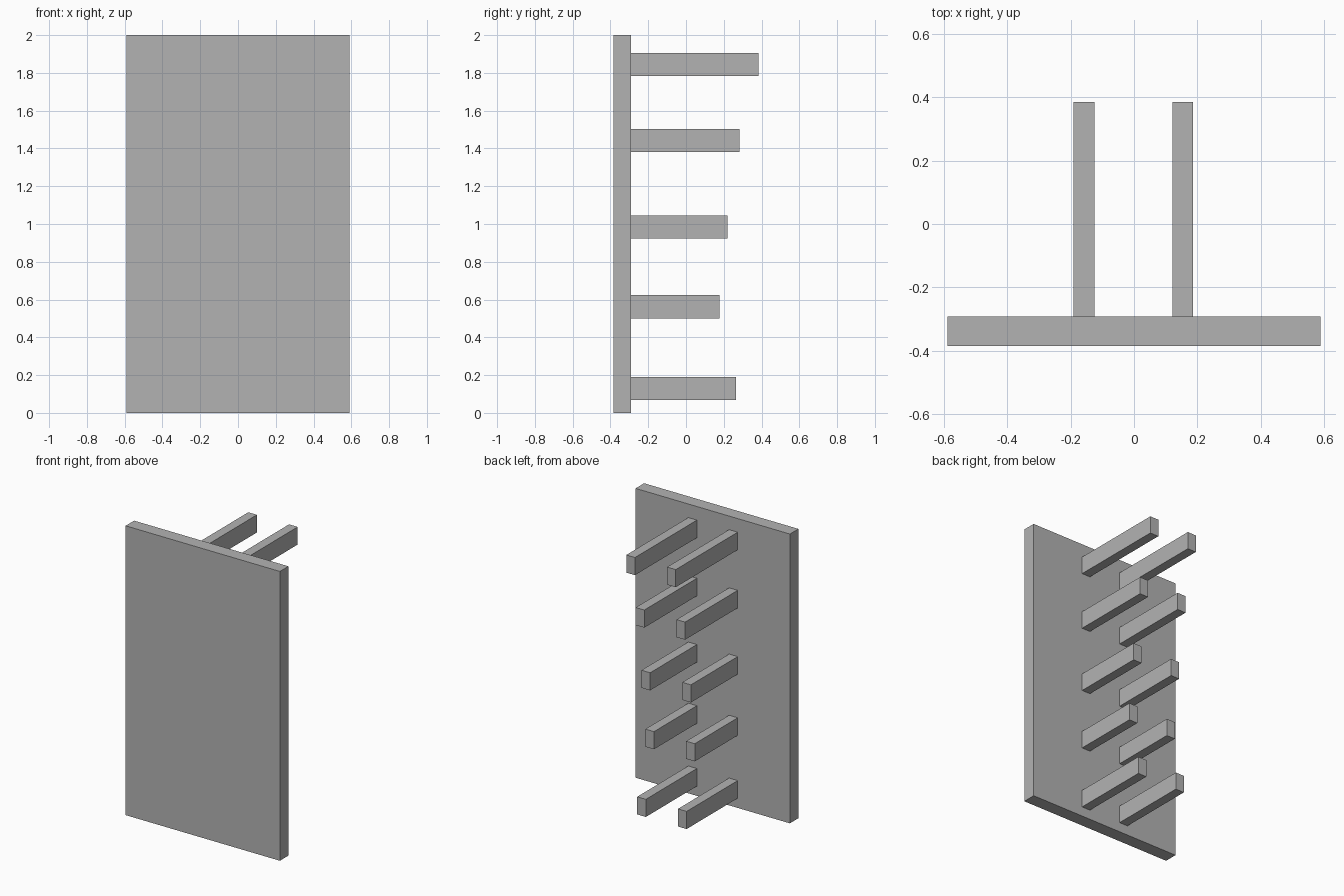
import bpy

if "Cube" in bpy.data.objects:
    bpy.data.objects.remove(bpy.data.objects["Cube"], do_unlink=True)

# Single matte grey
grey = bpy.data.materials.new("matte_grey")
grey.use_nodes = True
colour = (0.45, 0.45, 0.45, 1)
grey.diffuse_color = colour
grey.node_tree.nodes["Principled BSDF"].inputs["Base Color"].default_value = colour


def box(name, low, high):
    """Flat-sided block between two opposite corners."""
    bpy.ops.mesh.primitive_cube_add(size=1)
    obj = bpy.context.object
    obj.name = name
    for v in obj.data.vertices:
        v.co = [lo + (c + 0.5) * (hi - lo) for c, lo, hi in zip(v.co, low, high)]
    obj.data.materials.append(grey)
    return obj


# Upright panel
BACK = -0.292
box("panel", (-0.59, -0.385, 0), (0.59, BACK, 2))

# Paired pegs: centre height and reach of each row, top to bottom
ROWS = [(1.845, 0.385), (1.443, 0.283), (0.985, 0.219), (0.562, 0.177), (0.128, 0.266)]
HALF_HEIGHT = 0.061
HALF_WIDTH = 0.033

for i, (z, reach) in enumerate(ROWS, 1):
    for side, x in (("left", 0.154), ("right", -0.158)):
        box(f"peg_{side}_row_{i}",
            (x - HALF_WIDTH, BACK, z - HALF_HEIGHT),
            (x + HALF_WIDTH, reach, z + HALF_HEIGHT))
